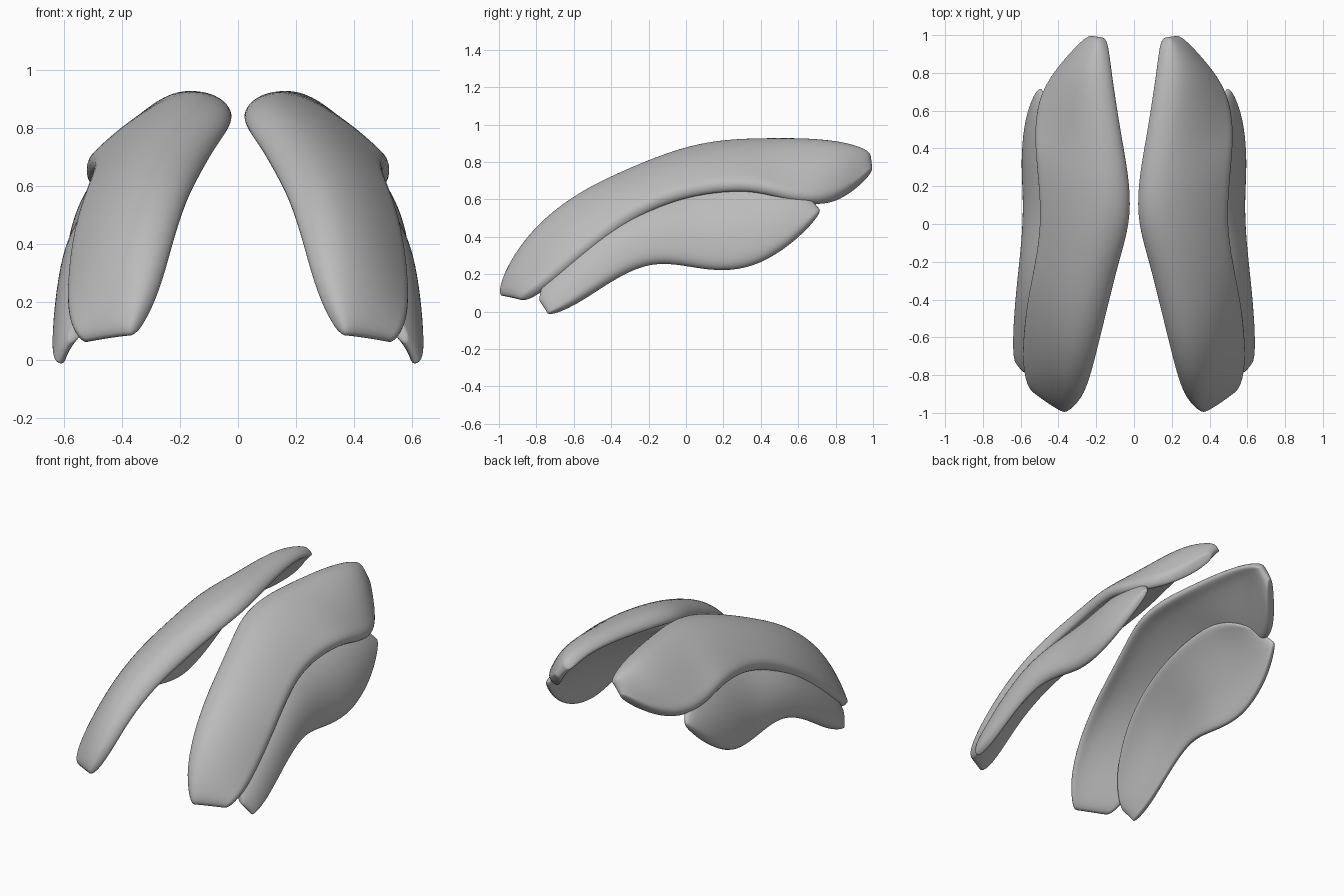
import bpy
from mathutils import Vector

cube = bpy.data.objects.get("Cube")
if cube:
    bpy.data.objects.remove(cube, do_unlink=True)

grey = bpy.data.materials.new("plain_grey")
grey.use_nodes = True
colour = (0.5, 0.5, 0.5, 1)
grey.diffuse_color = colour
grey.node_tree.nodes["Principled BSDF"].inputs["Base Color"].default_value = colour

COLUMNS = 8
END_EASE = (.15, .6, .9)


def curved_pad(name, side, inner, outer, bulge, hollow, skew, thickness):
    """Cushion lofted between two edge paths: domed outside, shallow hollow inside."""
    inner = [Vector(p) for p in inner]
    outer = [Vector(p) for p in outer]
    last = len(inner) - 1
    ring = 2 * (COLUMNS + 1)
    verts, faces = [], []
    for i, (a, b) in enumerate(zip(inner, outer)):
        lo, hi = max(i - 1, 0), min(i + 1, last)
        along = inner[hi] + outer[hi] - inner[lo] - outer[lo]
        normal = (b - a).cross(along).normalized()
        from_end = min(i, last - i)
        ease = END_EASE[from_end] if from_end < len(END_EASE) else 1
        ease *= min(1, (b - a).length / .42)
        rim = thickness / 2 * (.75 if from_end == 0 else 1)
        top, bottom = [], []
        for j in range(COLUMNS + 1):
            t = j / COLUMNS
            u = t ** skew
            dome = 4 * u * (1 - u) * ease
            p = a.lerp(b, t)
            top.append(p + normal * (bulge * dome + rim))
            bottom.append(p + normal * (hollow * dome - rim))
        verts += [(p.x * side, p.y, p.z) for p in top + bottom[::-1]]
    # Skin between neighbouring rings
    for i in range(last):
        for j in range(ring):
            k, n = i * ring + j, i * ring + (j + 1) % ring
            faces.append((k, n, n + ring, k + ring))
    # End caps
    for j in range(COLUMNS):
        cap = (j, ring - 1 - j, ring - 2 - j, j + 1)
        faces.append(cap)
        faces.append(tuple(last * ring + v for v in cap[::-1]))
    if side < 0:
        faces = [f[::-1] for f in faces]
    mesh = bpy.data.meshes.new(name)
    mesh.from_pydata(verts, [], faces)
    mesh.materials.append(grey)
    mesh.shade_smooth()
    obj = bpy.data.objects.new(name, mesh)
    bpy.context.collection.objects.link(obj)
    smooth = obj.modifiers.new("rounding", "SUBSURF")
    smooth.levels = smooth.render_levels = 2


# Edge paths run from the low front end to the high back end
upper_inner = [(.36, -1, .08), (.28, -.94, .23), (.23, -.8, .42), (.18, -.6, .57),
               (.13, -.4, .66), (.08, -.2, .75), (.02, 0, .83), (.02, .2, .87),
               (.06, .42, .89), (.1, .65, .9), (.13, .83, .89), (.15, .95, .86),
               (.17, .99, .83)]
upper_outer = [(.54, -.88, .06), (.58, -.77, .12), (.58, -.6, .26), (.56, -.4, .43),
               (.52, -.2, .56), (.49, 0, .63), (.5, .2, .66), (.52, .38, .66),
               (.52, .53, .61), (.49, .68, .58), (.41, .8, .59), (.3, .92, .67),
               (.23, 1, .76)]
lower_inner = [(.58, -.79, .06), (.49, -.75, .2), (.4, -.6, .37), (.34, -.4, .53),
               (.31, -.2, .63), (.29, 0, .69), (.29, .2, .74), (.31, .38, .76),
               (.35, .53, .72), (.42, .63, .65)]
lower_outer = [(.62, -.74, -.02), (.62, -.6, .03), (.61, -.4, .17), (.59, -.22, .26),
               (.57, -.06, .26), (.56, .12, .22), (.57, .28, .22), (.57, .43, .27),
               (.55, .6, .39), (.5, .73, .54)]

for label, side in (("left", 1), ("right", -1)):
    curved_pad(label + "_upper_pad", side, upper_inner, upper_outer, .08, .04, .7, .07)
    curved_pad(label + "_lower_pad", side, lower_inner, lower_outer, .09, .06, 1, .06)
